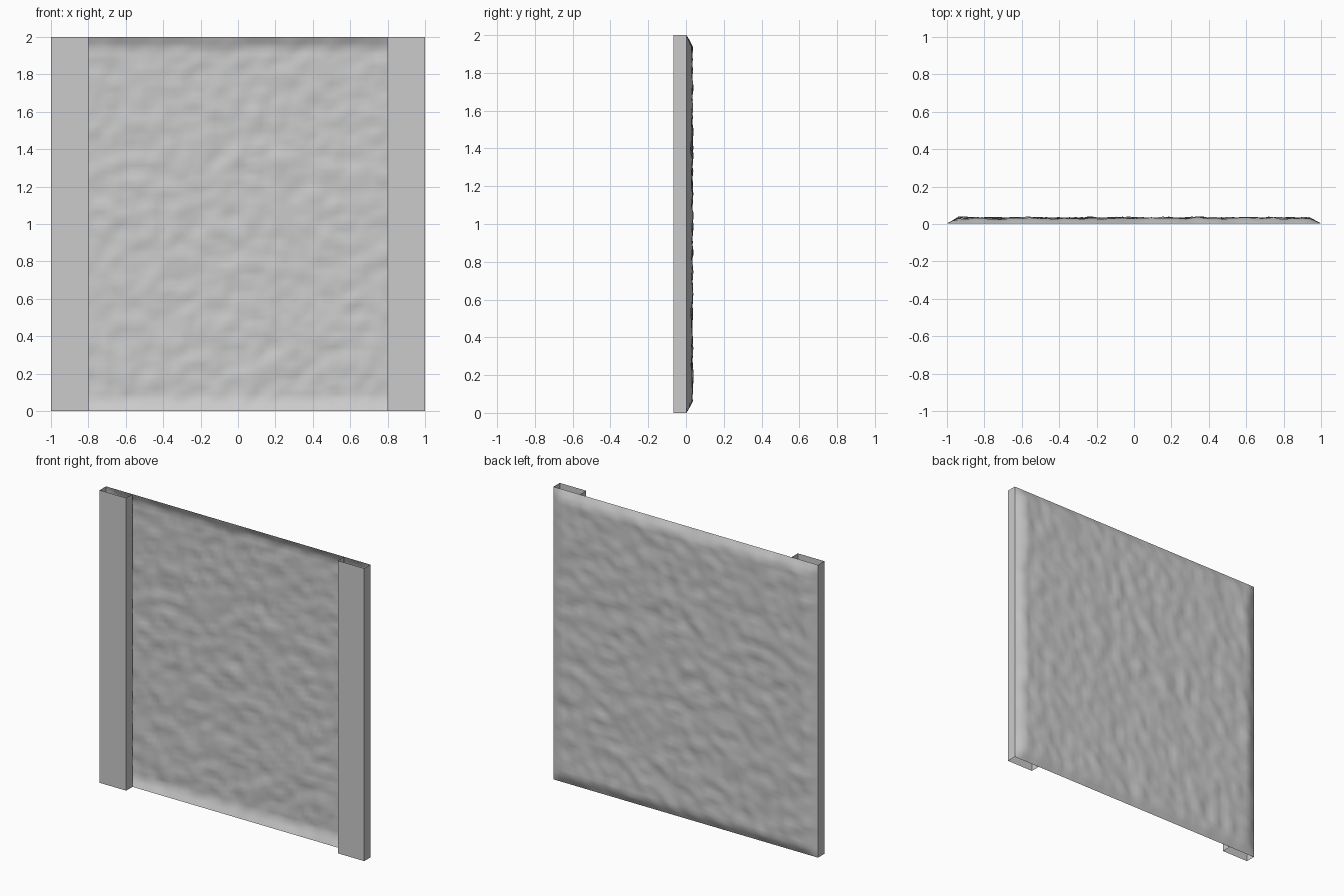
import bpy, bmesh, math
from mathutils import Vector, noise

cube = bpy.data.objects.get("Cube")
if cube:
    bpy.data.objects.remove(cube, do_unlink=True)

FRONT, BACK, INNER = -0.065, 0.003, 0.8


def make_material(name, colour):
    mat = bpy.data.materials.new(name)
    mat.use_nodes = True
    mat.diffuse_color = colour
    mat.node_tree.nodes["Principled BSDF"].inputs["Base Color"].default_value = colour
    return mat


def add_object(name, bm, mat):
    mesh = bpy.data.meshes.new(name)
    bm.to_mesh(mesh)
    bm.free()
    mesh.materials.append(mat)
    obj = bpy.data.objects.new(name, mesh)
    bpy.context.collection.objects.link(obj)
    return obj


grey = make_material("light grey", (0.6, 0.6, 0.6, 1))


# Rough wall sheet: flat rim, then a ramp up to a lumpy surface
def wall_depth(x, z):
    edge = min(1 - abs(x), z, 2 - z)
    ramp = min(edge / 0.06, 1)
    lumps = noise.noise(Vector((x * 16, 3.7, z * 16)))
    grain = noise.noise(Vector((x * 7, 9.1, z * 7)))
    return BACK + ramp * (0.027 + 0.011 * lumps + 0.005 * grain)


bm = bmesh.new()
bmesh.ops.create_grid(bm, x_segments=64, y_segments=64, size=1)
for v in bm.verts:
    x, z = v.co.x, v.co.y + 1
    v.co = (x, wall_depth(x, z), z)
bmesh.ops.reverse_faces(bm, faces=bm.faces)
for f in bm.faces:
    f.smooth = True
add_object("rough_wall", bm, grey)

# Side posts: thin three-sided channels, open at top, bottom and back
for side, name in ((1, "left_post"), (-1, "right_post")):
    bm = bmesh.new()
    profile = [(INNER, BACK), (INNER, FRONT), (1, FRONT), (1, BACK)]
    rows = [[bm.verts.new((side * x, y, z)) for x, y in profile] for z in (0, 2)]
    for i in range(3):
        bm.faces.new((rows[0][i], rows[0][i + 1], rows[1][i + 1], rows[1][i]))
    if side < 0:
        bmesh.ops.reverse_faces(bm, faces=bm.faces)
    add_object(name, bm, grey)
